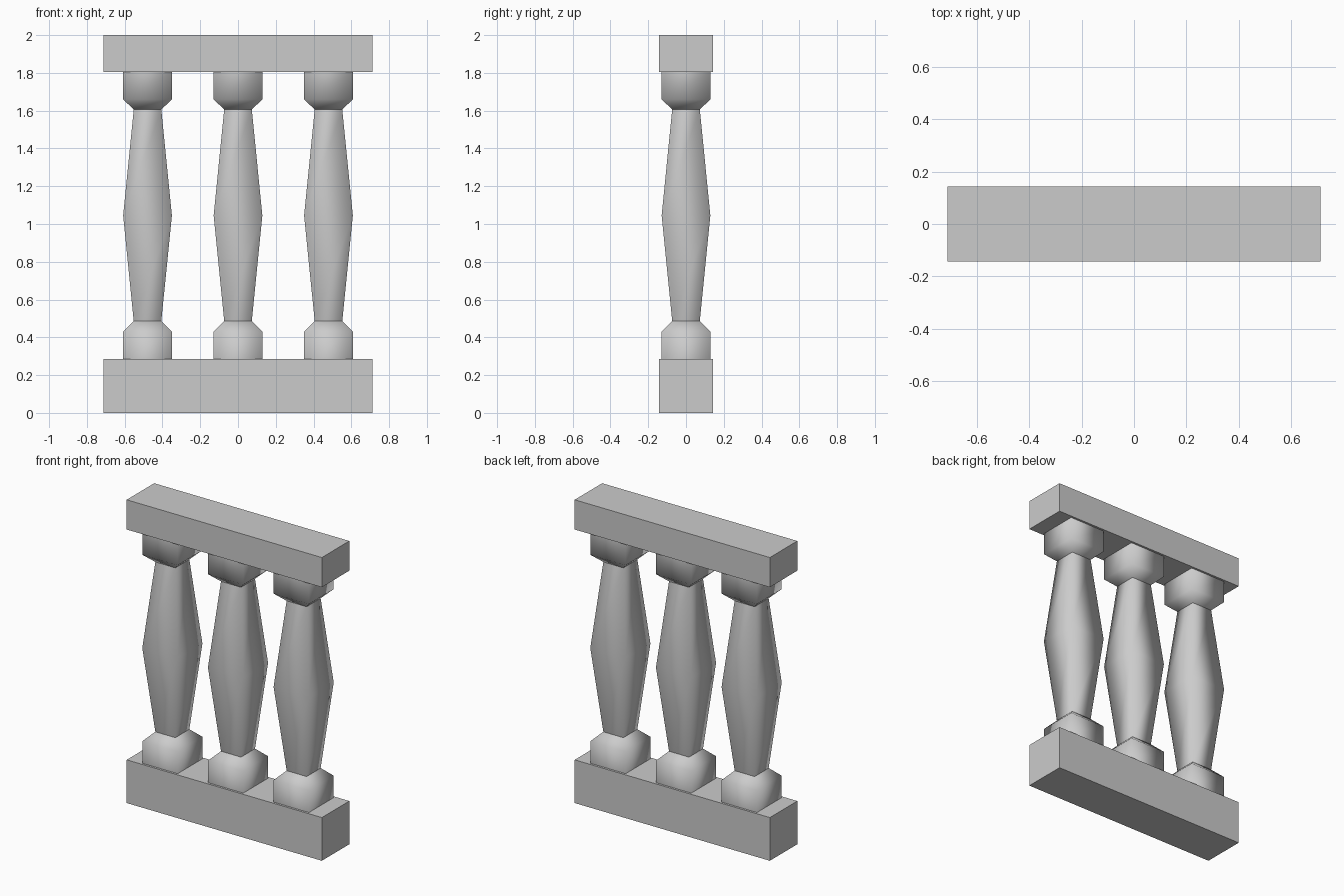
import bpy, bmesh

if "Cube" in bpy.data.objects:
    bpy.data.objects.remove(bpy.data.objects["Cube"])


def make_object(name, bm, smooth):
    bmesh.ops.recalc_face_normals(bm, faces=bm.faces[:])
    for f in bm.faces:
        f.smooth = smooth
    mesh = bpy.data.meshes.new(name)
    bm.to_mesh(mesh)
    bm.free()
    obj = bpy.data.objects.new(name, mesh)
    bpy.context.collection.objects.link(obj)
    return obj


def rail(name, z0, z1):
    bm = bmesh.new()
    bmesh.ops.create_cube(bm, size=1)
    for v in bm.verts:
        v.co.x *= 1.424
        v.co.y *= 0.286
        v.co.z = z0 if v.co.z < 0 else z1
    make_object(name, bm, False)


def square_turning(name, x, profile):
    # Four-sided open tube through (half width, height) points
    bm = bmesh.new()
    rings = [[bm.verts.new((x + sx * h, sy * h, z))
              for sx, sy in ((-1, -1), (1, -1), (1, 1), (-1, 1))]
             for h, z in profile]
    for a, b in zip(rings, rings[1:]):
        for i in range(4):
            j = (i + 1) % 4
            bm.faces.new((a[i], a[j], b[j], b[i]))
    make_object(name, bm, True)


# Bottom plinth and top handrail
rail("bottom_rail", 0.0, 0.285)
rail("top_rail", 1.804, 2.0)

# Three balusters, each with base, tapered shaft and capital
WIDE, NECK = 0.129, 0.073
for side, x in (("left", -0.479), ("middle", 0.0), ("right", 0.479)):
    square_turning(side + "_baluster_base", x,
                   [(WIDE, 0.285), (WIDE, 0.43), (NECK, 0.486)])
    square_turning(side + "_baluster_shaft", x,
                   [(NECK, 0.486), (WIDE, 1.045), (NECK, 1.606)])
    square_turning(side + "_baluster_capital", x,
                   [(NECK, 1.606), (WIDE, 1.66), (WIDE, 1.804)])
